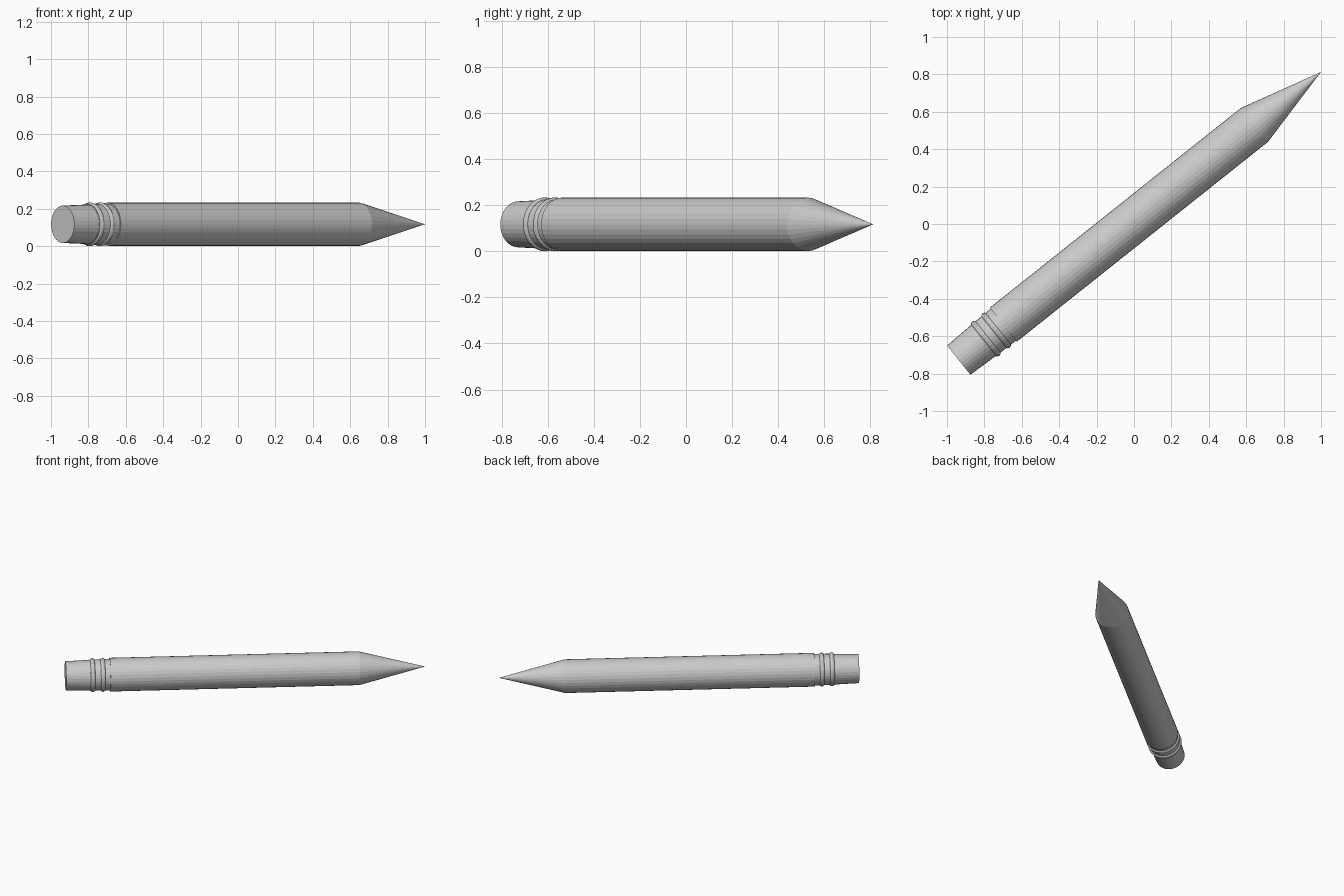
import bpy, bmesh, math
from mathutils import Matrix, Vector

cube = bpy.data.objects.get("Cube")
if cube:
    bpy.data.objects.remove(cube, do_unlink=True)

SIDES = 32
END = Vector((-0.937, -0.728, 0.12))
TIP = Vector((1.0, 0.813, 0.12))
LENGTH = (TIP - END).length
YAW = math.atan2(TIP.y - END.y, TIP.x - END.x)
PLACE = Matrix.Translation(END) @ Matrix.Rotation(YAW, 4, 'Z')

gray = bpy.data.materials.new("plain_gray")
gray.use_nodes = True
gray.diffuse_color = (0.6, 0.6, 0.6, 1)
gray.node_tree.nodes["Principled BSDF"].inputs["Base Color"].default_value = gray.diffuse_color


def lathe(name, profile):
    """Spin (distance, radius) points around the long axis, capping open ends."""
    bm = bmesh.new()
    rings = []
    for d, r in profile:
        if r == 0:
            rings.append([bm.verts.new((d, 0, 0))])
            continue
        angles = [2 * math.pi * i / SIDES for i in range(SIDES)]
        rings.append([bm.verts.new((d, r * math.cos(a), r * math.sin(a))) for a in angles])
    for a, b in zip(rings, rings[1:]):
        for i in range(SIDES):
            j = (i + 1) % SIDES
            if len(b) == 1:
                bm.faces.new((a[i], a[j], b[0]))
            else:
                bm.faces.new((a[i], a[j], b[j], b[i]))
    for ring in (rings[0], rings[-1]):
        if len(ring) > 1:
            bm.faces.new(ring)
    bmesh.ops.recalc_face_normals(bm, faces=bm.faces)
    mesh = bpy.data.meshes.new(name)
    bm.to_mesh(mesh)
    bm.free()
    mesh.materials.append(gray)
    obj = bpy.data.objects.new(name, mesh)
    obj.matrix_world = PLACE
    bpy.context.collection.objects.link(obj)
    bpy.context.view_layer.objects.active = obj
    for o in bpy.context.selected_objects:
        o.select_set(False)
    obj.select_set(True)
    bpy.ops.object.shade_smooth_by_angle(angle=math.radians(10))
    return obj


# Eraser, slightly wider towards the ferrule
lathe("eraser", [(0, 0.1), (0.18, 0.106)])

# Ferrule sleeve with two raised bands
lathe("ferrule", [(0.165, 0.107), (0.31, 0.109)])
for name, start in (("outer_band", 0.17), ("inner_band", 0.24)):
    lathe(name, [(start, 0.108), (start + 0.005, 0.114), (start + 0.015, 0.117),
                 (start + 0.025, 0.114), (start + 0.03, 0.108)])

# Shaft and sharpened point in one piece
lathe("shaft_and_point", [(0.305, 0.116), (LENGTH - 0.455, 0.116), (LENGTH, 0)])

# Rest the lowest band on the ground
bpy.context.view_layer.update()
parts = [o for o in bpy.context.collection.objects if o.type == 'MESH']
low = min((o.matrix_world @ v.co).z for o in parts for v in o.data.vertices)
for o in parts:
    o.location.z -= low
